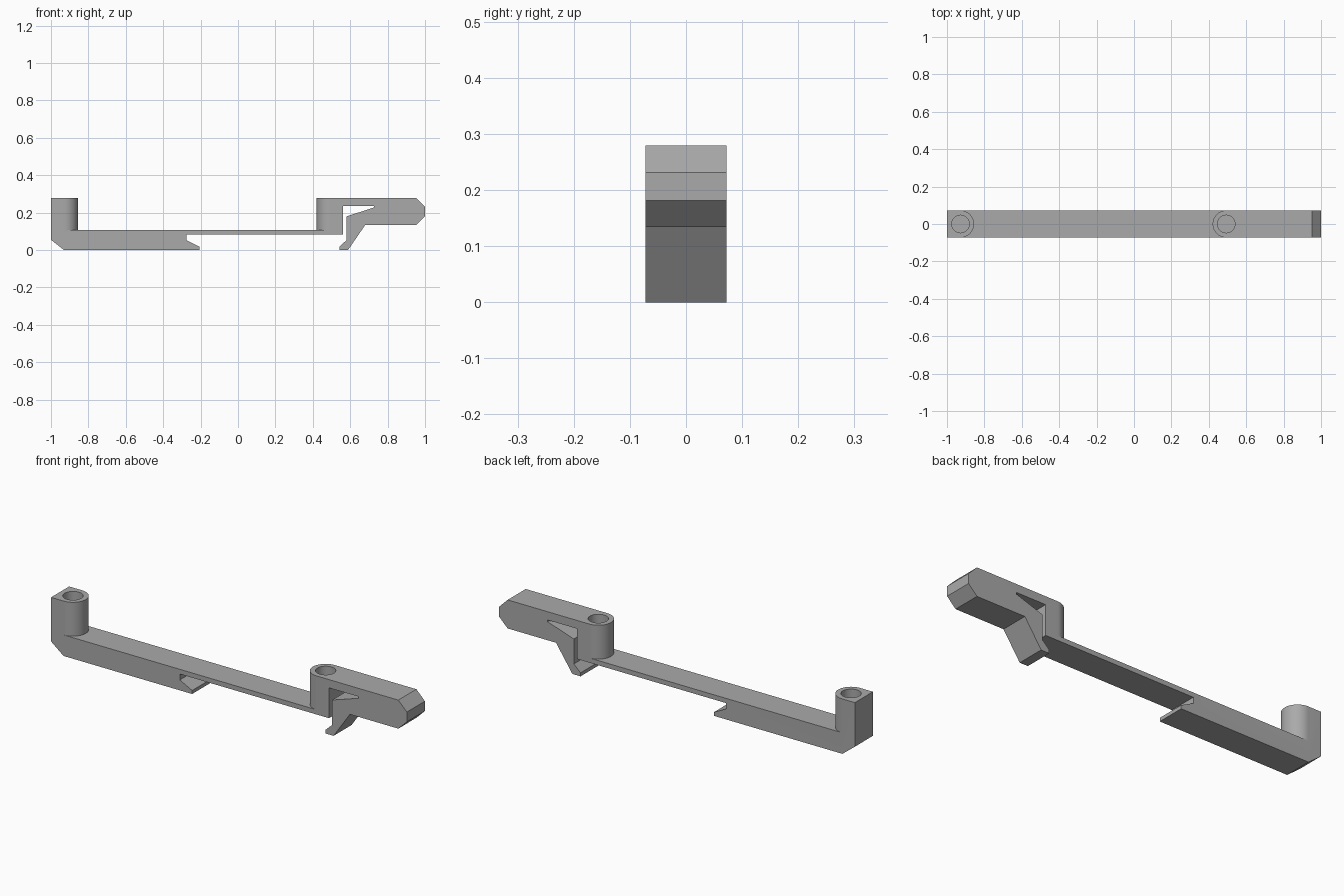
import bpy, bmesh, math
from mathutils import Vector

cube = bpy.data.objects.get("Cube")
if cube:
    bpy.data.objects.remove(cube, do_unlink=True)

HALF = 0.0725      # half of the bar's width, also the post radius
TOP = 0.279
BEAM_TOP = 0.107
LEFT_POST, RIGHT_POST = -0.928, 0.493

grey = bpy.data.materials.new("plain grey")
grey.use_nodes = True
colour = (0.4, 0.4, 0.4, 1)
grey.diffuse_color = colour
grey.node_tree.nodes["Principled BSDF"].inputs["Base Color"].default_value = colour


def prism(name, outline, direction):
    """Extrude a closed outline along a direction."""
    bm = bmesh.new()
    face = bm.faces.new([bm.verts.new(p) for p in outline])
    moved = bmesh.ops.extrude_face_region(bm, geom=[face])["geom"]
    verts = [g for g in moved if isinstance(g, bmesh.types.BMVert)]
    bmesh.ops.translate(bm, verts=verts, vec=Vector(direction))
    bmesh.ops.recalc_face_normals(bm, faces=bm.faces)
    mesh = bpy.data.meshes.new(name)
    bm.to_mesh(mesh)
    bm.free()
    mesh.materials.append(grey)
    obj = bpy.data.objects.new(name, mesh)
    bpy.context.collection.objects.link(obj)
    return obj


def arc(cx, z, radius, start, sweep, steps):
    angles = [start + sweep * i / steps for i in range(steps + 1)]
    return [(cx + radius * math.cos(a), radius * math.sin(a), z) for a in angles]


def combine(target, other, operation):
    mod = target.modifiers.new(other.name, "BOOLEAN")
    mod.object, mod.operation, mod.solver = other, operation, "EXACT"
    bpy.context.view_layer.objects.active = target
    bpy.ops.object.modifier_apply(modifier=mod.name)
    bpy.data.objects.remove(other, do_unlink=True)


# Side profile: beam, hooked slot, spring latch and grip
profile = [
    (-1, TOP), (-1, 0.055), (-0.93, 0), (-0.207, 0), (-0.207, 0.018),
    (-0.276, 0.053), (-0.276, 0.083), (0.562, 0.083), (0.562, 0.237),
    (0.727, 0.237), (0.727, 0.228), (0.58, 0.18), (0.58, 0.053),
    (0.542, 0.018), (0.542, 0), (0.588, 0), (0.68, 0.134), (0.952, 0.134),
    (1, 0.181), (1, 0.231), (0.952, TOP), (RIGHT_POST, TOP),
    (RIGHT_POST, BEAM_TOP), (LEFT_POST, BEAM_TOP), (LEFT_POST, TOP),
]
body = prism("clip_bar", [(x, -HALF, z) for x, z in profile], (0, 2 * HALF, 0))

# Rounded posts, each with a blind round hole
for side, cx, start in (("left", LEFT_POST, -math.pi / 2),
                        ("right", RIGHT_POST, math.pi / 2)):
    base = BEAM_TOP - 0.01
    post = prism(side + "_post", arc(cx, base, HALF, start, math.pi, 32),
                 (0, 0, TOP - base))
    combine(body, post, "UNION")
for side, cx in (("left", LEFT_POST), ("right", RIGHT_POST)):
    ring = arc(cx, BEAM_TOP + 0.005, 0.047, 0, 2 * math.pi, 48)[:-1]
    combine(body, prism(side + "_hole", ring, (0, 0, 0.3)), "DIFFERENCE")

# Tidy coplanar seams, keep hard edges sharp
bm = bmesh.new()
bm.from_mesh(body.data)
bmesh.ops.remove_doubles(bm, verts=bm.verts, dist=0.0001)
bmesh.ops.dissolve_limit(bm, angle_limit=0.01, verts=bm.verts, edges=bm.edges)
bm.to_mesh(body.data)
bm.free()
body.select_set(True)
bpy.context.view_layer.objects.active = body
bpy.ops.object.shade_smooth_by_angle(angle=math.radians(30))
